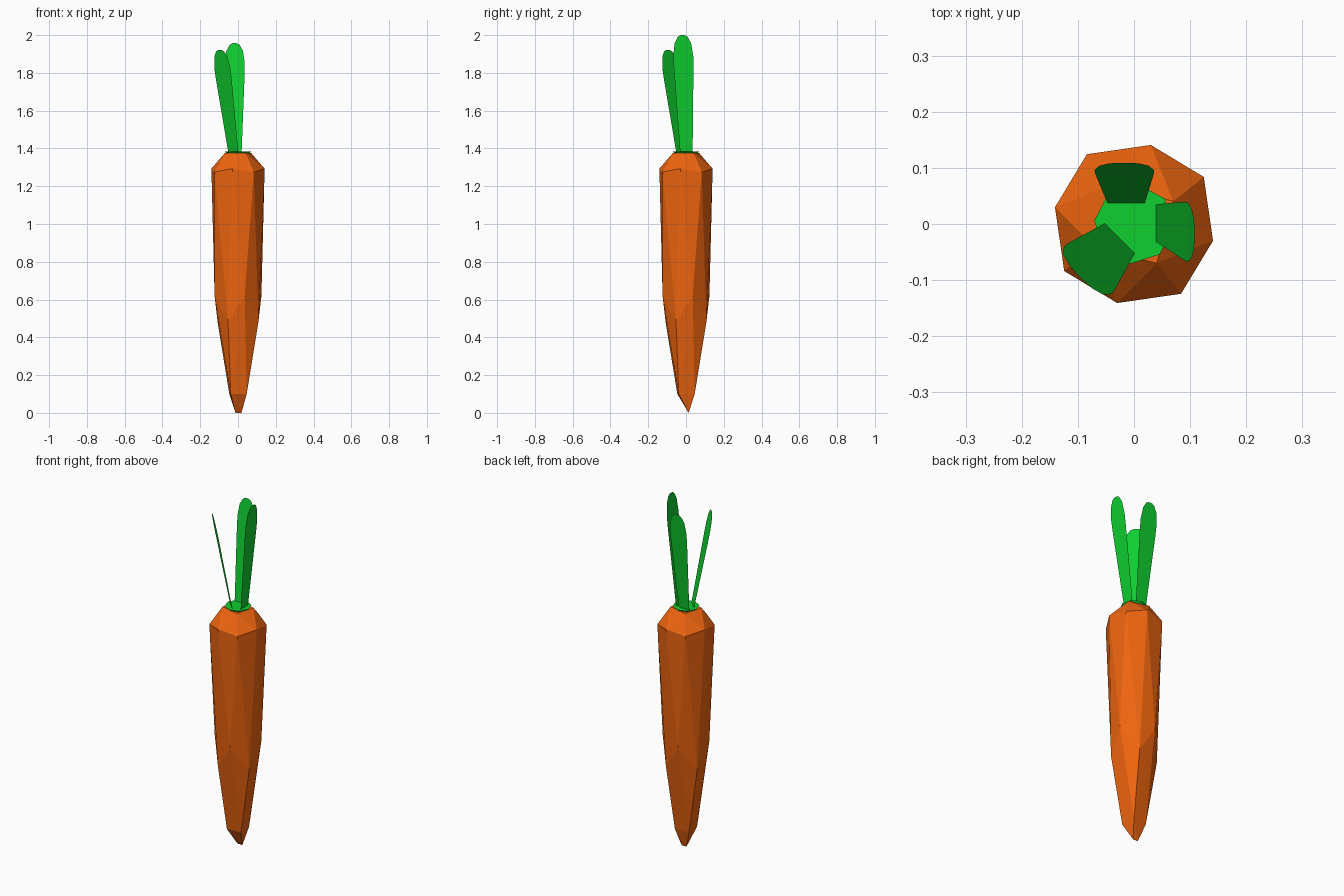
import bpy, bmesh
from math import sin, cos, radians
from mathutils import Vector

if "Cube" in bpy.data.objects:
    bpy.data.objects.remove(bpy.data.objects["Cube"])


def material(name, color):
    m = bpy.data.materials.new(name)
    m.diffuse_color = (*color, 1)
    m.use_nodes = True
    m.node_tree.nodes["Principled BSDF"].inputs["Base Color"].default_value = m.diffuse_color
    return m


ORANGE = material("orange", (0.86, 0.13, 0.005))
GREEN = material("green", (0.005, 0.62, 0.03))


def add_object(name, bm, mat):
    me = bpy.data.meshes.new(name)
    bm.to_mesh(me)
    bm.free()
    me.materials.append(mat)
    ob = bpy.data.objects.new(name, me)
    bpy.context.collection.objects.link(ob)
    return ob


def ring(bm, radius, z, start, count=4):
    out = []
    for i in range(count):
        a = radians(start + 360 * i / count)
        out.append(bm.verts.new((radius * cos(a), radius * sin(a), z)))
    return out


# Root: faceted convex body, each octagon made of two staggered squares
bm = bmesh.new()
for radius, z, start in [(0.081, 1.375, -60), (0.144, 1.293, -12), (0.150, 1.275, -56),
                         (0.129, 0.62, -74), (0.120, 0.48, -116), (0.060, 0.10, -130)]:
    ring(bm, radius, z, start)
for x in (-0.013, 0.018):
    bm.verts.new((x, 0.014, 0))
bmesh.ops.convex_hull(bm, input=bm.verts[:])
bmesh.ops.recalc_face_normals(bm, faces=bm.faces[:])
add_object("carrot_root", bm, ORANGE)

# Crown: small flared green collar at the stem
bm = bmesh.new()
low = ring(bm, 0.052, 1.368, -5, 8)
high = ring(bm, 0.071, 1.384, -5, 8)
for i in range(8):
    j = (i + 1) % 8
    bm.faces.new((low[i], low[j], high[j], high[i]))
bm.faces.new(high)
bm.faces.new(low[::-1])
add_object("leaf_crown", bm, GREEN)

# Leaves: flat blades leaning outward; outline is (half width, height fraction)
OUTLINE = [(0.62, 0), (0.98, 0.72), (1.0, 0.82), (0.83, 0.93), (0.5, 0.985), (0.2, 1.0)]


def leaf(name, angle, r_base, r_tip, z_tip, half, shift_base, shift_tip):
    a = radians(angle)
    out, side = Vector((cos(a), sin(a), 0)), Vector((-sin(a), cos(a), 0))
    z_base = 1.372
    bm = bmesh.new()
    pts = OUTLINE + [(-w, t) for w, t in reversed(OUTLINE)]
    verts = []
    for w, t in pts:
        p = out * (r_base + (r_tip - r_base) * t)
        p += side * (shift_base + (shift_tip - shift_base) * t + w * half)
        p.z = z_base + (z_tip - z_base) * t
        verts.append(bm.verts.new(p))
    bm.faces.new(verts)
    add_object(name, bm, GREEN)


leaf("leaf_back", 90, 0.036, 0.109, 1.957, 0.053, 0.014, 0.018)
leaf("leaf_right", 0, 0.038, 0.108, 2.0, 0.053, 0.002, -0.018)
leaf("leaf_front_left", 225, 0.034, 0.135, 1.922, 0.060, 0.0, 0.0)
